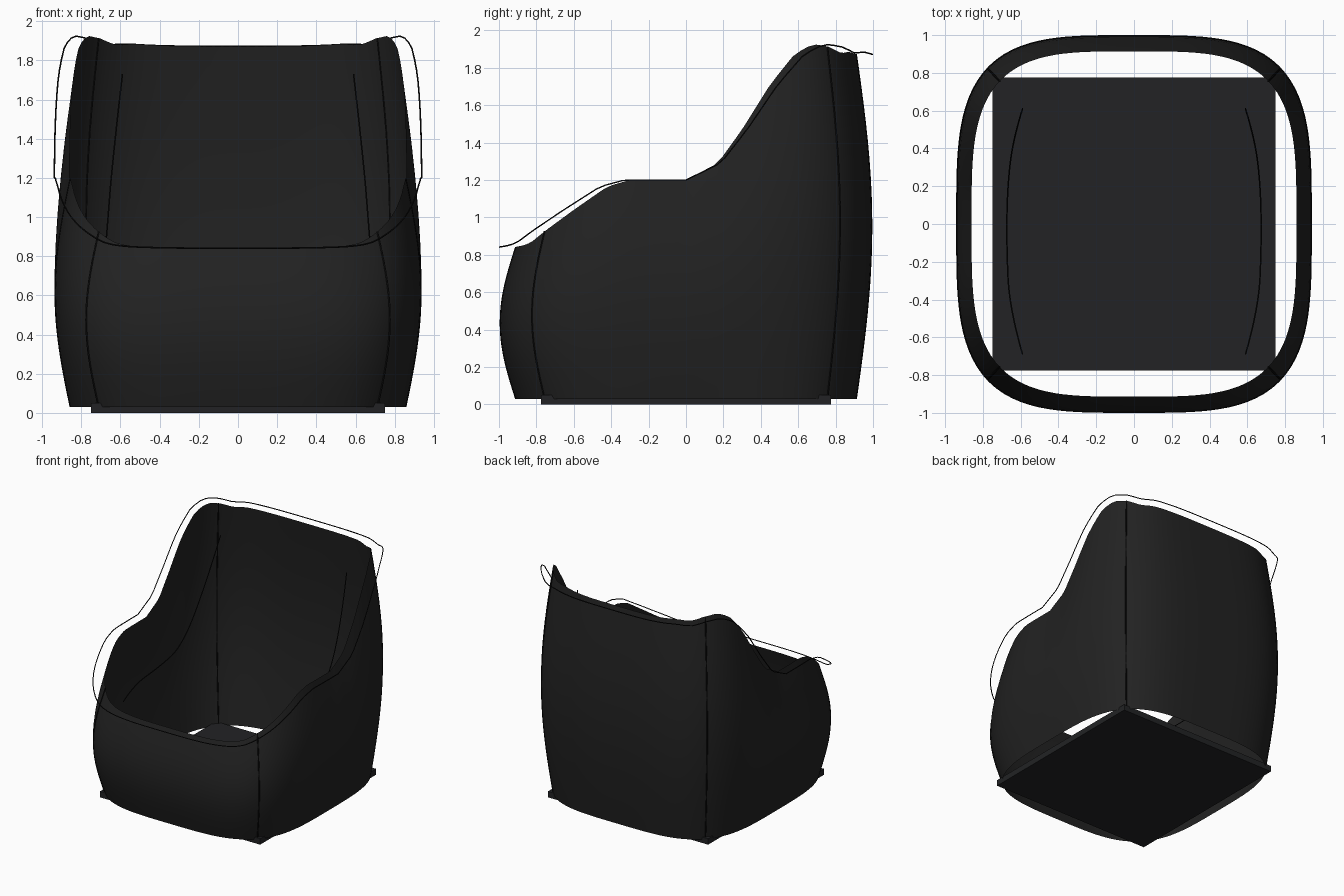
import bpy, bmesh, math

cube = bpy.data.objects.get("Cube")
if cube:
    bpy.data.objects.remove(cube, do_unlink=True)

HALF_X, HALF_Y, POWER = 0.86, 0.914, 3.65
BULGE, BOTTOM = 0.09, 0.03
AROUND, ROWS = 144, 20

# Rim height from front to back: (y, z)
RIM = [(-0.92, 0.84), (-0.87, 0.85), (-0.83, 0.865), (-0.75, 0.93), (-0.6, 1.04),
       (-0.42, 1.165), (-0.3, 1.2), (0.0, 1.2), (0.17, 1.29), (0.3, 1.47),
       (0.45, 1.71), (0.57, 1.86), (0.64, 1.91), (0.7, 1.925), (0.77, 1.91),
       (0.83, 1.877), (0.87, 1.885), (0.92, 1.87)]


def material(name, rgb):
    mat = bpy.data.materials.new(name)
    mat.use_nodes = True
    mat.diffuse_color = (*rgb, 1)
    bsdf = mat.node_tree.nodes["Principled BSDF"]
    bsdf.inputs["Base Color"].default_value = (*rgb, 1)
    bsdf.inputs["Roughness"].default_value = 0.8
    return mat


fabric = material("charcoal fabric", (0.016, 0.016, 0.016))
base_paint = material("dark base", (0.016, 0.0165, 0.018))
thread = material("black piping", (0.004, 0.004, 0.004))


def rim_height(y):
    for (y0, z0), (y1, z1) in zip(RIM, RIM[1:]):
        if y <= y1:
            return z0 + (z1 - z0) * (y - y0) / (y1 - y0)
    return RIM[-1][1]


def outline(angle):
    """Point on the rounded rectangular footprint."""
    c, s = math.cos(angle), math.sin(angle)
    r = (abs(c / HALF_X) ** POWER + abs(s / HALF_Y) ** POWER) ** (-1 / POWER)
    return r * c, r * s


def wall_point(angle, t):
    """Point on the bulging wall, t running from the bottom to the rim."""
    x, y = outline(angle)
    k = 1 + BULGE * math.sin(math.pi * t)
    return x * k, y * k, BOTTOM + (rim_height(y) - BOTTOM) * t


def tube(name, points, radius, closed=False, kind='POLY'):
    curve = bpy.data.curves.new(name, 'CURVE')
    curve.dimensions = '3D'
    curve.bevel_depth = radius
    curve.bevel_resolution = 1
    spline = curve.splines.new(kind)
    spline.points.add(len(points) - 1)
    for p, co in zip(spline.points, points):
        p.co = (*co, 1)
    spline.use_cyclic_u = closed
    if kind == 'NURBS':
        spline.order_u = 3
        spline.use_endpoint_u = True
    curve.materials.append(thread)
    obj = bpy.data.objects.new(name, curve)
    bpy.context.collection.objects.link(obj)
    return obj


def mesh_object(name, bm, mat):
    mesh = bpy.data.meshes.new(name)
    bm.to_mesh(mesh)
    bm.free()
    mesh.materials.append(mat)
    obj = bpy.data.objects.new(name, mesh)
    bpy.context.collection.objects.link(obj)
    return obj


angles = [2 * math.pi * i / AROUND for i in range(AROUND)]

# Upholstered shell: one open, bulging wall with a sweeping rim
bm = bmesh.new()
rows = [[bm.verts.new(wall_point(a, j / ROWS)) for a in angles] for j in range(ROWS + 1)]
for low, high in zip(rows, rows[1:]):
    for i in range(AROUND):
        n = (i + 1) % AROUND
        bm.faces.new((low[i], low[n], high[n], high[i])).smooth = True
mesh_object("shell_wall", bm, fabric)

# Flat base plate
bm = bmesh.new()
bmesh.ops.create_cube(bm, size=1)
for v in bm.verts:
    v.co = (v.co.x * 1.5, v.co.y * 1.55, (v.co.z + 0.5) * 0.05)
mesh_object("base_plate", bm, base_paint)

# Piping loop standing just outside the rim
loop = []
for a in angles:
    x, y = outline(a)
    loop.append((x * (1 + BULGE), y * (1 + BULGE), rim_height(y)))
tube("rim_piping", loop, 0.004, closed=True)

# Seams down the four corners
corner = math.atan2(HALF_Y, HALF_X)
for label, a in (("back_left", corner), ("back_right", math.pi - corner),
                 ("front_right", math.pi + corner), ("front_left", -corner)):
    tube("seam_" + label, [wall_point(a, j / ROWS) for j in range(ROWS + 1)], 0.005)

# Curved seams along the inside, mirrored left and right
for label, side in (("left", 1), ("right", -1)):
    path = [(0.59, 0.61, 1.73), (0.64, 0.45, 1.3), (0.67, 0.2, 0.92),
            (0.675, -0.1, 0.86), (0.66, -0.45, 0.85), (0.59, -0.69, 0.82)]
    tube("inner_seam_" + label, [(side * x, y, z) for x, y, z in path], 0.004, kind='NURBS')
